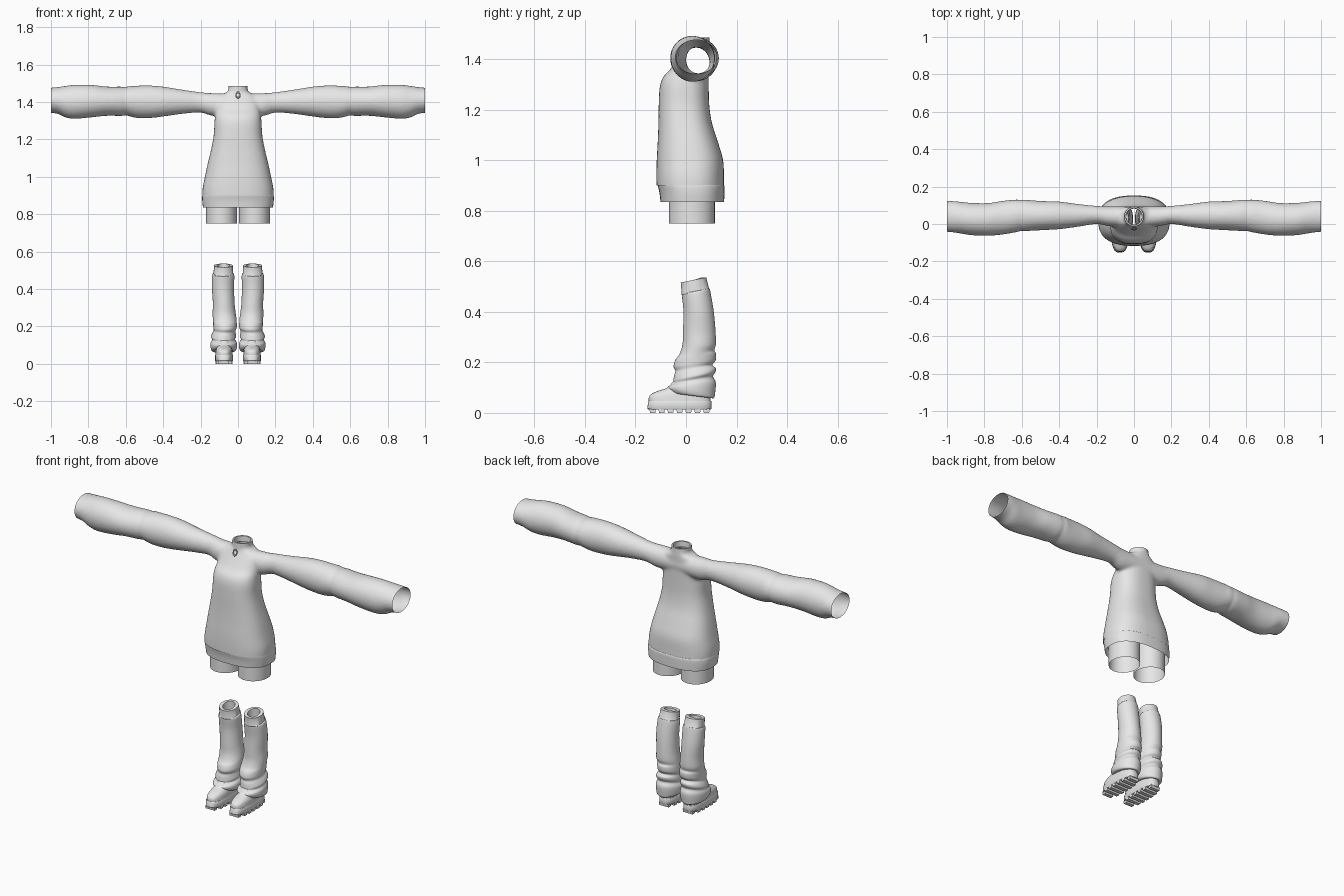
import bpy, bmesh, math
from mathutils import Vector

if "Cube" in bpy.data.objects:
    bpy.data.objects.remove(bpy.data.objects["Cube"], do_unlink=True)

cloth = bpy.data.materials.new("light_grey")
cloth.use_nodes = True
cloth.diffuse_color = (0.8, 0.8, 0.8, 1)
cloth.node_tree.nodes["Principled BSDF"].inputs["Base Color"].default_value = (0.8, 0.8, 0.8, 1)


def finish(name, bm, angle=40):
    """Turn a bmesh into a shaded object."""
    bmesh.ops.recalc_face_normals(bm, faces=bm.faces)
    mesh = bpy.data.meshes.new(name)
    bm.to_mesh(mesh)
    bm.free()
    mesh.materials.append(cloth)
    obj = bpy.data.objects.new(name, mesh)
    bpy.context.collection.objects.link(obj)
    bpy.ops.object.select_all(action="DESELECT")
    obj.select_set(True)
    bpy.context.view_layer.objects.active = obj
    bpy.ops.object.shade_smooth_by_angle(angle=math.radians(angle))
    return obj


def densify(rows, steps):
    """Catmull-Rom interpolation between rows of numbers."""
    out = []
    for i in range(len(rows) - 1):
        a, b, c, d = (rows[max(0, min(len(rows) - 1, i + k))] for k in (-1, 0, 1, 2))
        for s in range(steps):
            t = s / steps
            out.append([q + t / 2 * (r - p + t * (2 * p - 5 * q + 4 * r - w + t * (3 * (q - r) + w - p)))
                        for p, q, r, w in zip(a, b, c, d)])
    return out + [list(rows[-1])]


def loft(bm, rows, place, steps=4, sides=40, power=2.0, caps=(False, False)):
    """Skin rounded sections; row = position, u0, u1, v0, v1, then extras for place."""
    rings = []
    for row in densify(rows, steps):
        pos, u0, u1, v0, v1 = row[:5]
        ring = []
        for k in range(sides):
            a = math.tau * k / sides
            c, s = math.cos(a), math.sin(a)
            c = math.copysign(abs(c) ** (2 / power), c)
            s = math.copysign(abs(s) ** (2 / power), s)
            u, v = (u0 + u1) / 2 + c * (u1 - u0) / 2, (v0 + v1) / 2 + s * (v1 - v0) / 2
            ring.append(bm.verts.new(place(pos, u, v, s * sum(row[5:]))))
        rings.append(ring)
    for low, high in zip(rings, rings[1:]):
        for k in range(sides):
            j = (k + 1) % sides
            bm.faces.new((low[k], low[j], high[j], high[k]))
    for ring, wanted in zip((rings[0], rings[-1]), caps):
        if wanted:
            bm.faces.new(ring)


def upright(side=1):
    return lambda z, x, y, tilt: (side * x, y, z + tilt)


def along_x(side):
    return lambda x, y, z, _: (side * x, y, z)


# Sweater: torso and sleeves fused, then opened at hem, cuffs and neck
torso = [(z, -w, w, front, back) for z, w, front, back in (
    (0.85, .19, -.115, .15), (0.93, .19, -.117, .15), (1.0, .177, -.116, .147),
    (1.07, .162, -.112, .127), (1.15, .143, -.109, .102), (1.22, .13, -.108, .092),
    (1.29, .126, -.104, .09), (1.33, .122, -.09, .09), (1.36, .118, -.062, .09),
    (1.41, .11, -.03, .092), (1.44, .085, -.013, .092), (1.455, .055, -.01, .092),
    (1.48, .05, -.01, .09), (1.53, .05, -.01, .09))]
sleeve = [
    (0.0, -.02, .094, 1.33, 1.445), (0.13, -.012, .094, 1.325, 1.447),
    (0.2, .0, .097, 1.343, 1.452), (0.3, -.015, .107, 1.336, 1.466),
    (0.4, -.028, .12, 1.322, 1.482), (0.47, -.032, .122, 1.314, 1.488),
    (0.54, -.036, .126, 1.314, 1.487), (0.59, -.038, .131, 1.326, 1.483),
    (0.605, -.036, .125, 1.331, 1.477), (0.62, -.042, .131, 1.325, 1.482),
    (0.7, -.056, .124, 1.326, 1.482), (0.78, -.063, .112, 1.318, 1.491),
    (0.87, -.06, .113, 1.31, 1.492), (0.92, -.052, .118, 1.316, 1.486),
    (0.96, -.046, .122, 1.335, 1.48), (1.0, -.042, .124, 1.342, 1.476), (1.05, -.042, .124, 1.342, 1.476)]
bm = bmesh.new()
loft(bm, torso, upright(), power=2.5, sides=56, caps=(True, True))
for side in (-1, 1):
    loft(bm, sleeve, along_x(side), caps=(True, True))
blank = finish("sweater_blank", bm)
remesh = blank.modifiers.new("fuse", "REMESH")
remesh.mode = "VOXEL"
remesh.voxel_size = 0.008
relax = blank.modifiers.new("relax", "SMOOTH")
relax.factor = 0.5
relax.iterations = 8
bpy.context.view_layer.update()
bm = bmesh.new()
bm.from_mesh(blank.evaluated_get(bpy.context.evaluated_depsgraph_get()).to_mesh())
bpy.data.objects.remove(blank, do_unlink=True)


def trim(point, normal, near=lambda p: True):
    faces = [f for f in bm.faces if near(f.calc_center_median())]
    geom = faces + list({e for f in faces for e in f.edges}) + list({v for f in faces for v in f.verts})
    bmesh.ops.bisect_plane(bm, geom=geom, plane_co=point, plane_no=normal, clear_outer=True)


trim((1, 0, 0), (1, 0, 0))
trim((-1, 0, 0), (-1, 0, 0))
trim((0, 0, 0.9), (0, 0, -1))
trim((0, 0, 1.484), (0, 0, 1), lambda p: abs(p.x) < 0.15)
finish("sweater", bm, 60)

# Hem band
bm = bmesh.new()
loft(bm, [(0.835, -.187, .187, -.101, .151), (0.87, -.191, .191, -.105, .152),
          (0.897, -.191, .191, -.111, .152), (0.904, -.187, .187, -.112, .148)],
     upright(), power=2.5, sides=56)
finish("hem_band", bm)

# Collar rim and zip pull
bm = bmesh.new()
loft(bm, [(1.462, -.052, .052, -.013, .093), (1.486, -.052, .052, -.012, .092),
          (1.486, -.044, .044, -.004, .084), (1.455, -.042, .042, -.002, .082)], upright(), steps=1)
finish("collar", bm)
bpy.ops.mesh.primitive_torus_add(location=(0, -.027, 1.437), rotation=(math.radians(70), 0, 0),
                                 major_radius=.011, minor_radius=.003, major_segments=20, minor_segments=8)
pull = bpy.context.object
pull.name = "zip_pull"
pull.scale.y = 1.4
pull.data.materials.append(cloth)
bpy.ops.object.shade_smooth_by_angle()

# Slouchy leg warmer: ribbed top band, shaft, gathered folds, cuff (last number tilts the section)
band = [(0.45, .036, .122, .0, .085, .01), (0.478, .022, .136, -.018, .094, .01),
        (0.482, .026, .131, -.017, .091, .01), (0.526, .028, .128, -.021, .08, .01),
        (0.526, .046, .11, -.003, .062, .01), (0.46, .05, .106, .005, .065, .01)]
shaft = [(0.482, .026, .132, -.016, .092, .01), (0.472, .02, .138, -.016, .096, .01),
         (0.4, .021, .139, -.01, .11, .0), (0.32, .018, .134, -.012, .117, .0),
         (0.27, .012, .136, -.014, .118, .0), (0.24, .008, .134, -.026, .112, .008),
         (0.222, .007, .133, -.042, .119, .012), (0.195, .006, .132, -.049, .117, .012),
         (0.178, .014, .13, -.042, .104, .012), (0.163, .012, .138, -.047, .118, .014),
         (0.145, .01, .144, -.05, .116, .016), (0.13, .016, .138, -.052, .107, .014),
         (0.112, .006, .146, -.07, .118, .008), (0.085, .006, .146, -.07, .115, -.008),
         (0.068, .016, .138, -.054, .11, -.01), (0.07, .034, .118, -.03, .09, -.008)]
boot = [(0.042, .028, .122, -.147, .098), (0.062, .03, .12, -.147, .096), (0.076, .032, .118, -.135, .094),
        (0.088, .036, .114, -.108, .092), (0.1, .038, .112, -.075, .09), (0.13, .04, .11, -.045, .085)]
sole = [(0.014, .029, .121, -.15, .099), (0.018, .027, .123, -.153, .101),
        (0.044, .027, .123, -.15, .101), (0.048, .029, .121, -.147, .099)]
for side, label in ((-1, "right"), (1, "left")):
    place = upright(side)

    # Trouser leg
    bm = bmesh.new()
    loft(bm, [(0.75, .005, .17, -.067, .114), (0.95, .005, .17, -.067, .114)], place, steps=1)
    finish(label + "_trouser_leg", bm)

    bm = bmesh.new()
    loft(bm, band, place, steps=1)
    finish(label + "_top_band", bm)
    bm = bmesh.new()
    loft(bm, shaft, place)
    finish(label + "_leg_warmer", bm, 70)

    # Boot with a lugged sole
    bm = bmesh.new()
    loft(bm, boot, place, power=2.6, caps=(True, True))
    finish(label + "_boot", bm)
    bm = bmesh.new()
    loft(bm, sole, place, steps=1, power=2.8, caps=(True, True))
    finish(label + "_sole", bm)
    bm = bmesh.new()
    for i in range(7):
        width = (.056, .084, .09, .09, .09, .084, .06)[i]
        lug = bmesh.ops.create_cube(bm, size=1)["verts"]
        for v in lug:
            flare = 0.8 if v.co.z < 0 else 1
            v.co = Vector((side * .075 + v.co.x * width, -.132 + i * .0355 + v.co.y * .026 * flare,
                           .009 + v.co.z * .018))
    finish(label + "_sole_lugs", bm)
